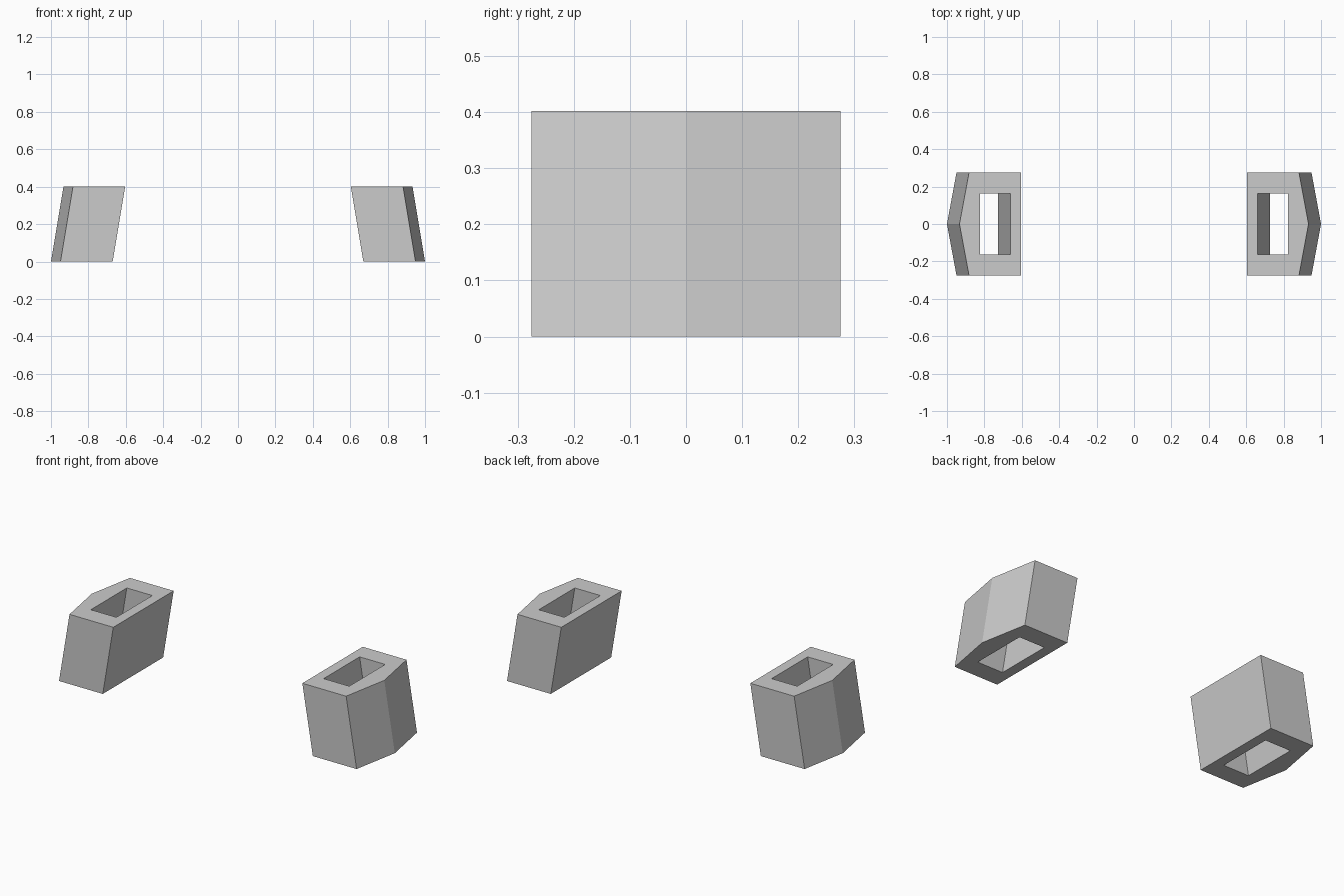
import bpy, bmesh

if "Cube" in bpy.data.objects:
    bpy.data.objects.remove(bpy.data.objects["Cube"])

HEIGHT = 0.402
LEAN = -0.067  # inward shift of the top

# Footprint of the right block and its slot
OUTER = [(0.67, -0.275), (0.949, -0.275), (1.0, 0), (0.949, 0.275), (0.67, 0.275)]
SLOT = [(0.728, -0.164), (0.891, -0.164), (0.891, 0.164), (0.728, 0.164)]


def leaning_block(name, side):
    bm = bmesh.new()
    rims = ([], [])
    for loop in (OUTER, SLOT):
        low = [bm.verts.new((side * x, y, 0)) for x, y in loop]
        high = [bm.verts.new((side * (x + LEAN), y, HEIGHT)) for x, y in loop]
        n = len(loop)
        # Slanted walls
        for i in range(n):
            j = (i + 1) % n
            bm.faces.new((low[i], low[j], high[j], high[i]))
            rims[0].append(bm.edges.get((low[i], low[j])))
            rims[1].append(bm.edges.get((high[i], high[j])))
    # Ring-shaped bottom and top
    for rim in rims:
        bmesh.ops.triangle_fill(bm, edges=rim, use_beauty=True)
    bmesh.ops.recalc_face_normals(bm, faces=bm.faces[:])
    bmesh.ops.dissolve_limit(bm, angle_limit=0.01, verts=bm.verts[:], edges=bm.edges[:])
    mesh = bpy.data.meshes.new(name)
    bm.to_mesh(mesh)
    bm.free()
    bpy.context.collection.objects.link(bpy.data.objects.new(name, mesh))


leaning_block("right_block", 1)
leaning_block("left_block", -1)
